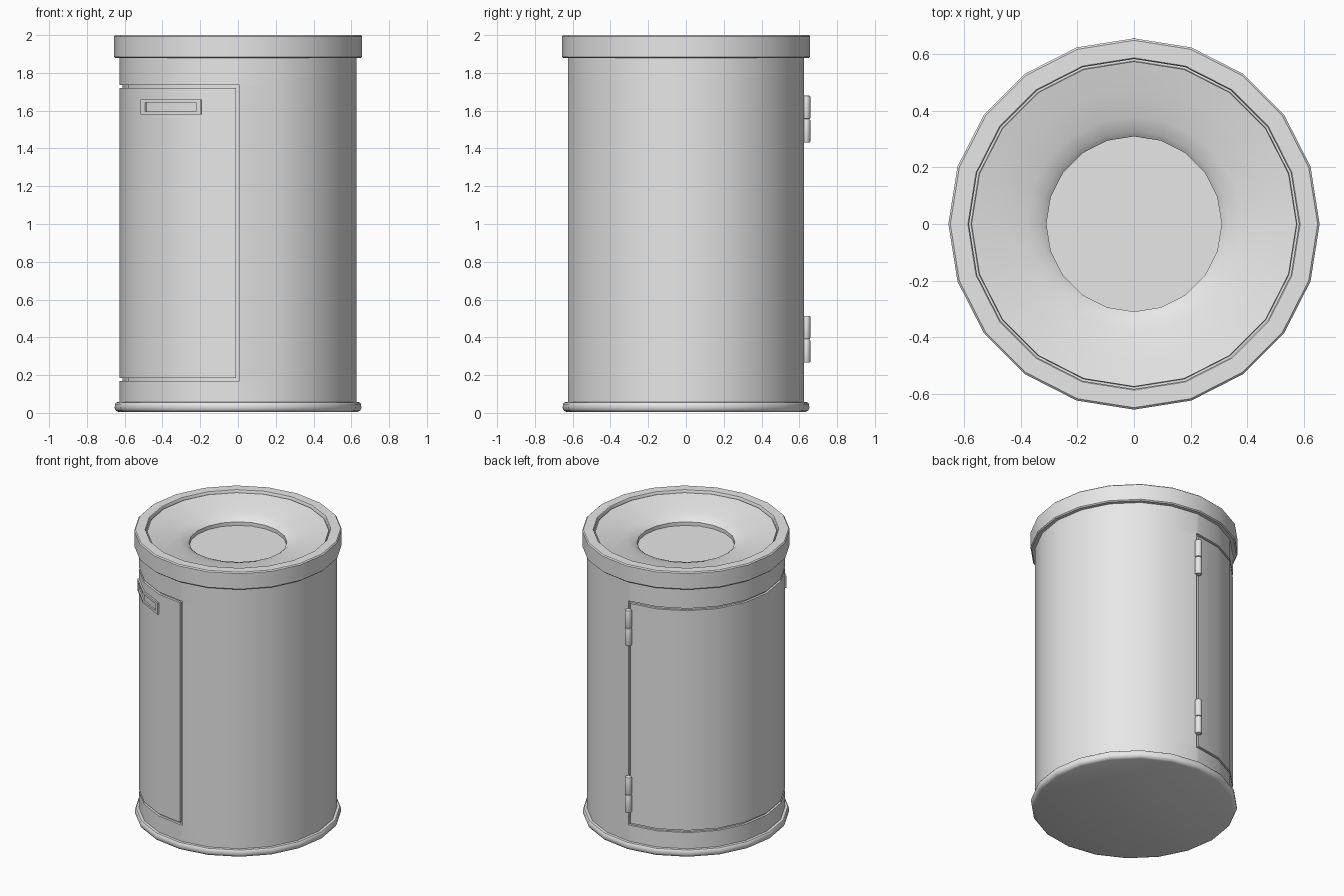
import bpy
import bmesh
from math import sin, cos, radians

SIDES = 20
STEP = 360 / SIDES

cube = bpy.data.objects.get("Cube")
if cube:
    bpy.data.objects.remove(cube, do_unlink=True)

metal = bpy.data.materials.new("light grey metal")
metal.use_nodes = True
metal.diffuse_color = (0.8, 0.8, 0.8, 1)
metal.node_tree.nodes["Principled BSDF"].inputs["Base Color"].default_value = (0.8, 0.8, 0.8, 1)


def finish(name, bm, angle=35):
    mesh = bpy.data.meshes.new(name)
    bm.to_mesh(mesh)
    bm.free()
    mesh.materials.append(metal)
    obj = bpy.data.objects.new(name, mesh)
    bpy.context.collection.objects.link(obj)
    bpy.ops.object.select_all(action='DESELECT')
    obj.select_set(True)
    bpy.context.view_layer.objects.active = obj
    bpy.ops.object.shade_smooth_by_angle(angle=radians(angle))
    return obj


def on_polygon(a, r, z):
    """Point at angle a on the flat-sided drum outline."""
    d = r * cos(radians(STEP / 2)) / cos(radians(a % STEP - STEP / 2))
    return (d * cos(radians(a)), d * sin(radians(a)), z)


def skin(angles, profile, closed):
    """Grid of faces through (radius, height) rings; returns faces by cell."""
    bm = bmesh.new()
    rings = [[bm.verts.new(on_polygon(a, r, z)) for a in angles] for r, z in profile]
    n = len(angles)
    cells = {}
    for i in range(len(rings) - 1):
        for j in range(n if closed else n - 1):
            k = (j + 1) % n
            cells[i, j] = bm.faces.new((rings[i][j], rings[i][k],
                                        rings[i + 1][k], rings[i + 1][j]))
    return bm, rings, cells


def scale_xy(verts, factor):
    for v in verts:
        v.co.x *= factor
        v.co.y *= factor


def recess(bm, faces, factor):
    """Push a group of faces toward the axis, leaving side walls."""
    new = bmesh.ops.extrude_face_region(bm, geom=faces)["geom"]
    old = [f for f in faces if f.is_valid]
    if old:
        bmesh.ops.delete(bm, geom=old, context='FACES')
    scale_xy([g for g in new if isinstance(g, bmesh.types.BMVert)], factor)


even = [STEP * i for i in range(SIDES)]

# Drum wall with a groove around the half-round door
back, front = (89.3, 90.9), (269.1, 270.7)
angles = sorted([a for a in even if a not in (90, 270)] + list(back + front))
levels = [0.03, 0.17, 0.185, 1.72, 1.735, 1.9]
bm, rings, cells = skin(angles, [(0.627, z) for z in levels], True)
groove = []
for (i, j), face in cells.items():
    a = angles[j]
    upright = a in (back[0], front[0]) and 1 <= i <= 3
    level = i in (1, 3) and back[0] <= a < front[1]
    if upright or level:
        groove.append(face)
recess(bm, groove, 0.975)
finish("drum_wall_and_door", bm)

# Rounded foot ring with closed underside
bm, rings, cells = skin(even, [(0.63, 0.004), (0.645, 0.01), (0.653, 0.024),
                               (0.652, 0.046), (0.645, 0.056), (0.61, 0.058)], True)
bm.faces.new(rings[0][::-1])
finish("foot_ring", bm, 50)

# Top rim, thin seam, sloping funnel, lip and tray
bm, rings, cells = skin(even, [
    (0.61, 1.878), (0.65, 1.878), (0.657, 1.885), (0.657, 1.993), (0.65, 2.0),
    (0.588, 2.0), (0.584, 1.994), (0.584, 1.97), (0.577, 1.97), (0.575, 1.985),
    (0.48, 1.965), (0.38, 1.94), (0.33, 1.922), (0.31, 1.905), (0.31, 1.88)], True)
bm.faces.new(rings[-1])
finish("rim_and_funnel", bm)

# Curved pull handle with a recessed centre
bm, rings, cells = skin([216, 219, 234, 249.5, 252],
                        [(0.638, z) for z in (1.58, 1.596, 1.644, 1.66)], False)
edges = [e for e in bm.edges if e.is_boundary]
sides = bmesh.ops.extrude_edge_only(bm, edges=edges)["geom"]
scale_xy([g for g in sides if isinstance(g, bmesh.types.BMVert)], 0.97)
recess(bm, [cells[1, 1], cells[1, 2]], 0.985)
finish("door_handle", bm)

# Hinges, each with two knuckles
for place, middle in (("lower", 0.39), ("upper", 1.555)):
    for part, side in (("bottom", -1), ("top", 1)):
        bm = bmesh.new()
        bmesh.ops.create_cone(bm, cap_ends=True, segments=12, radius1=0.022,
                              radius2=0.022, depth=0.123)
        caps = [e for e in bm.edges if abs(e.verts[0].co.z - e.verts[1].co.z) < 0.01]
        bmesh.ops.bevel(bm, geom=caps, offset=0.005, segments=2,
                        affect='EDGES', profile=0.5)
        bmesh.ops.translate(bm, verts=bm.verts, vec=(0, 0.636, middle + side * 0.0625))
        finish(place + "_hinge_" + part + "_knuckle", bm)
